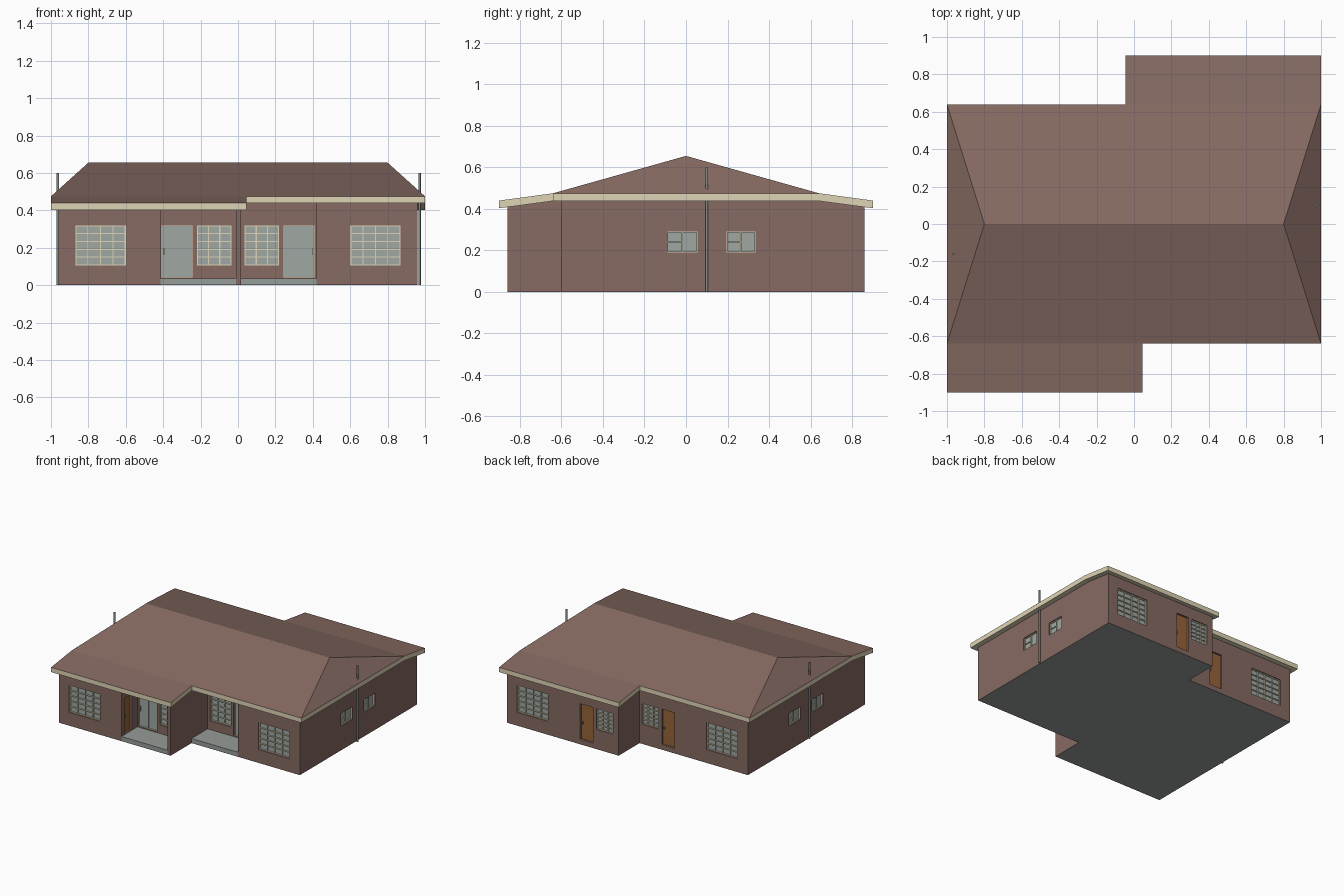
import bpy, bmesh, math
from mathutils import Vector

if "Cube" in bpy.data.objects:
    bpy.data.objects.remove(bpy.data.objects["Cube"])

def mat(name, rgb):
    m = bpy.data.materials.new(name)
    m.diffuse_color = (*[(c / 255) ** 2.2 for c in rgb], 1)
    m.use_nodes = True
    m.node_tree.nodes["Principled BSDF"].inputs["Base Color"].default_value = m.diffuse_color
    return m

BRICK = mat("brown_brick", (133, 106, 98))
CREAM = mat("cream_trim", (221, 212, 181))
GLASS = mat("grey_glass", (158, 167, 162))
STONE = mat("grey_concrete", (148, 155, 151))
WOOD = mat("brown_wood", (150, 100, 58))
METAL = mat("grey_metal", (130, 140, 136))

def finish(name, bm, *mats):
    bmesh.ops.remove_doubles(bm, verts=bm.verts, dist=1e-5)
    me = bpy.data.meshes.new(name)
    bm.to_mesh(me)
    bm.free()
    for m in mats:
        me.materials.append(m)
    ob = bpy.data.objects.new(name, me)
    bpy.context.collection.objects.link(ob)
    return ob

def face(bm, pts, mi=0):
    f = bm.faces.new([bm.verts.new(p) for p in pts])
    f.material_index = mi

def box(bm, at, u0, u1, v0, v1, d0, d1, mi=0):
    """Box in wall space: u along the wall, v up, d outwards."""
    c = lambda u, v, d: at(u, v, d)
    face(bm, [c(u0, v0, d1), c(u1, v0, d1), c(u1, v1, d1), c(u0, v1, d1)], mi)
    face(bm, [c(u0, v0, d0), c(u0, v1, d0), c(u1, v1, d0), c(u1, v0, d0)], mi)
    face(bm, [c(u0, v0, d0), c(u1, v0, d0), c(u1, v0, d1), c(u0, v0, d1)], mi)
    face(bm, [c(u0, v1, d0), c(u0, v1, d1), c(u1, v1, d1), c(u1, v1, d0)], mi)
    face(bm, [c(u0, v0, d0), c(u0, v0, d1), c(u0, v1, d1), c(u0, v1, d0)], mi)
    face(bm, [c(u1, v0, d0), c(u1, v1, d0), c(u1, v1, d1), c(u1, v0, d1)], mi)

REVEAL = 0.015

def frame_bars(bm, at, u0, u1, v0, v1, cols, rows, w, mi=1):
    """Border plus evenly spaced glazing bars, in front of a pane."""
    d0, d1 = -REVEAL, -REVEAL + 0.008
    for i in range(cols + 1):
        u = u0 + (u1 - u0 - w) * i / cols
        box(bm, at, u, u + w, v0, v1, d0, d1, mi)
    for j in range(rows + 1):
        v = v0 + (v1 - v0 - w) * j / rows
        box(bm, at, u0, u1, v, v + w, d0, d1, mi)

def fill_opening(kind, at, u0, u1, v0, v1):
    bm = bmesh.new()
    pane = [at(u0, v0, -REVEAL), at(u1, v0, -REVEAL), at(u1, v1, -REVEAL), at(u0, v1, -REVEAL)]
    face(bm, pane, 0)
    if kind == "door":
        box(bm, at, u0 + .012, u0 + .018, .16, .18, -REVEAL, -.005, 1)
        return finish("wooden_door", bm, WOOD, METAL)
    if kind == "slide":
        frame_bars(bm, at, u0, u1, v0, v1, 1, 1, .004)
        um = (u0 + u1) / 2
        box(bm, at, um - .002, um + .002, v0, v1, -REVEAL, -.009, 0)
        uh = u0 + .012 if at(u0, 0, 0).x < 0 else u1 - .015
        box(bm, at, uh, uh + .004, .16, .2, -REVEAL, -.005, 1)
        return finish("sliding_glass_door", bm, GLASS, CREAM)
    if kind == "side":
        um = (u0 + u1) / 2
        frame_bars(bm, at, u0, u1, v0, v1, 2, 1, .004)
        frame_bars(bm, at, u0, um, v0, v1, 1, 2, .004)
        return finish("side_window", bm, GLASS, CREAM)
    frame_bars(bm, at, u0, u1, v0, v1, 4 if kind == "big" else 3, 5, .006)
    return finish(kind + "_window", bm, GLASS, CREAM)

def wall_top(y):
    return .45 - max(0, abs(y) - .64) / .26 * .04

def wall(bm, p, q, openings):
    """Wall from p to q with recessed openings (kind, a, b, z0, z1)."""
    p, q = Vector((*p, 0)), Vector((*q, 0))
    L = (q - p).length
    d = (q - p) / L
    n = Vector((d.y, -d.x, 0))
    axis = 0 if abs(d.x) > .5 else 1
    at = lambda u, v, o: p + d * u + n * o + Vector((0, 0, v))
    holes = []
    for kind, a, b, z0, z1 in openings:
        u0, u1 = sorted((abs(a - p[axis]), abs(b - p[axis])))
        holes.append((u0, u1, z0, z1))
        fill_opening(kind, at, u0, u1, z0, z1)
        c = [(u0, z0), (u1, z0), (u1, z1), (u0, z1)]
        for (ua, va), (ub, vb) in zip(c, c[1:] + c[:1]):
            face(bm, [at(ua, va, 0), at(ub, vb, 0), at(ub, vb, -REVEAL), at(ua, va, -REVEAL)])
    us = sorted({0, L, *[x for h in holes for x in h[:2]]})
    vs = sorted({0, .38, *[x for h in holes for x in h[2:]]}) + [None]
    for ua, ub in zip(us, us[1:]):
        for va, vb in zip(vs, vs[1:]):
            ta = wall_top(at(ua, 0, 0).y) if vb is None else vb
            tb = wall_top(at(ub, 0, 0).y) if vb is None else vb
            um, vm = (ua + ub) / 2, (va + ta) / 2
            if not any(h[0] < um < h[1] and h[2] < vm < h[3] for h in holes):
                face(bm, [at(ua, va, 0), at(ub, va, 0), at(ub, tb, 0), at(ua, ta, 0)])

# Walls, walked anticlockwise from the front left corner
F = .04
BIG = lambda s: ("big", s * .87, s * .6, .105, .32)
DOOR = lambda s: ("door", s * .32, s * .21, F, .32)
SMALL = lambda s: ("small", s * .18, s * .035, .155, .32)
PORCH = lambda s: [("slide", s * .41, s * .243, F, .32), ("porch", s * .22, s * .035, .105, .32)]
SIDES = lambda s: [("side", -s * .09, s * .055, .19, .29), ("side", s * .195, s * .335, .19, .29)]
path = [((-.96, -.86), [BIG(-1)]), ((-.415, -.86), [("door", -.82, -.73, F, .32)]),
        ((-.415, -.66), PORCH(-1)), ((-.012, -.66), []), ((-.012, -.86), []),
        ((.015, -.86), []), ((.015, -.64), []), ((.015, -.4), PORCH(1)),
        ((.42, -.4), [("door", -.56, -.47, F, .32)]), ((.42, -.6), [BIG(1)]),
        ((.96, -.6), SIDES(1)), ((.96, .64), []),
        ((.96, .86), [BIG(1), DOOR(1), SMALL(1)]), ((-.015, .86), []), ((-.015, .64), []),
        ((-.015, .6), [BIG(-1), DOOR(-1), SMALL(-1)]), ((-.96, .6), SIDES(-1)), ((-.96, -.64), [])]
bm = bmesh.new()
for (p, ops), (q, _) in zip(path, path[1:] + path[:1]):
    wall(bm, p, q, ops)
finish("walls", bm, BRICK)

# Ground slab and porch floors
bm = bmesh.new()
foot = [(-.96, -.86), (.015, -.86), (.015, -.6), (.96, -.6)]
foot += [(-x, -y) for x, y in foot]
face(bm, [(x, y, 0) for x, y in reversed(foot)])
finish("ground_slab", bm, STONE)
for name, x0, x1, y0 in (("left_porch_floor", -.415, -.012, -.86), ("right_porch_floor", .015, .42, -.6)):
    bm = bmesh.new()
    box(bm, lambda u, v, d: Vector((u, -d, v)), x0, x1, 0, F - .004, -(y0 + .2), -y0)
    finish(name, bm, STONE)

# Roof: one half, then the same half turned by 180 degrees
T, E, H = .475, .44, .037
a, b, c, c2 = (-1, -.64, T), (.045, -.64, T), (1, -.64, T), (1, .64, T)
f, g = (-1, -.9, E), (.045, -.9, E)
d, e = (.8, 0, .655), (-.8, 0, .655)
down = lambda p: (p[0], p[1], p[2] - H)
roof, trim = bmesh.new(), bmesh.new()
for s in (1, -1):
    turn = lambda pts: [(s * x, s * y, z) for x, y, z in pts]
    for pts in ([a, b, c, d, e], [f, g, b, a], [c, c2, d]):
        face(roof, turn(pts))
    for p, q in ((f, g), (g, b), (b, c), (c, c2), (a, f)):
        face(trim, turn([down(p), down(q), q, p]))
    for pts in ([a, (-1, 0, T), (1, 0, T), c, b], [f, a, b, g]):
        face(trim, turn([down(p) for p in pts]))
finish("roof", roof, BRICK)
finish("fascia_and_soffit", trim, CREAM)

# Vent pipes on both side walls
for name, x, y in (("right_vent_pipe", .971, .1), ("left_vent_pipe", -.964, -.16)):
    bm = bmesh.new()
    bmesh.ops.create_cone(bm, cap_ends=True, segments=12, radius1=.007, radius2=.007, depth=.6)
    bmesh.ops.translate(bm, verts=bm.verts, vec=(x, y, .3))
    finish(name, bm, METAL)
